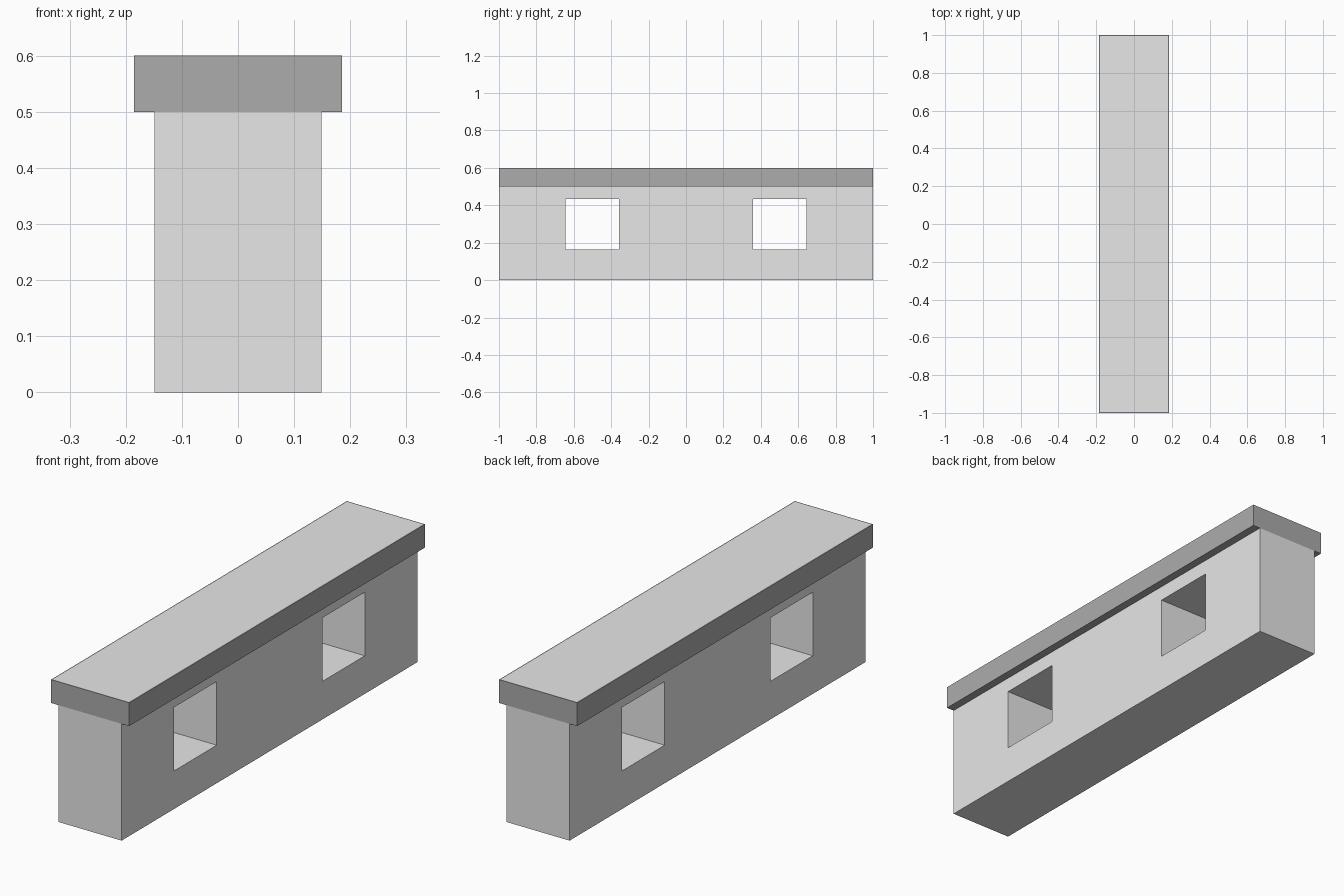
import bpy, bmesh

if "Cube" in bpy.data.objects:
    bpy.data.objects.remove(bpy.data.objects["Cube"])

def material(name, v):
    m = bpy.data.materials.new(name)
    m.diffuse_color = (v, v, v, 1)
    m.use_nodes = True
    m.node_tree.nodes["Principled BSDF"].inputs["Base Color"].default_value = m.diffuse_color
    return m

light = material("light_grey", 0.8)
dark = material("dark_grey", 0.415)

def box(name, x, y, z, mats):
    """Box spanning the (min, max) pairs x, y, z."""
    bm = bmesh.new()
    bmesh.ops.create_cube(bm, size=1)
    for v in bm.verts:
        v.co = [r[0] if c < 0 else r[1] for c, r in zip(v.co, (x, y, z))]
    me = bpy.data.meshes.new(name)
    bm.to_mesh(me)
    bm.free()
    ob = bpy.data.objects.new(name, me)
    bpy.context.collection.objects.link(ob)
    for m in mats:
        me.materials.append(m)
    return ob

# wall with two square openings cut right through
wall = box("wall", (-0.149, 0.149), (-1, 1), (0, 0.5), [light])
for side, y in (("front", (-0.645, -0.357)), ("back", (0.357, 0.645))):
    cutter = box(side + "_opening_cutter", (-0.3, 0.3), y, (0.163, 0.435), [light])
    cutter.hide_render = True
    cutter.hide_set(True)
    mod = wall.modifiers.new(side + "_opening", 'BOOLEAN')
    mod.operation = 'DIFFERENCE'
    mod.solver = 'EXACT'
    mod.object = cutter

# overhanging coping with a light top panel inside a thin dark rim
coping = box("coping", (-0.185, 0.185), (-1, 1), (0.5, 0.6), [dark, light])
bm = bmesh.new()
bm.from_mesh(coping.data)
bm.normal_update()
top = [f for f in bm.faces if f.normal.z > 0.9]
bmesh.ops.inset_region(bm, faces=top, thickness=0.008)
for f in top:
    f.material_index = 1
bm.to_mesh(coping.data)
bm.free()
